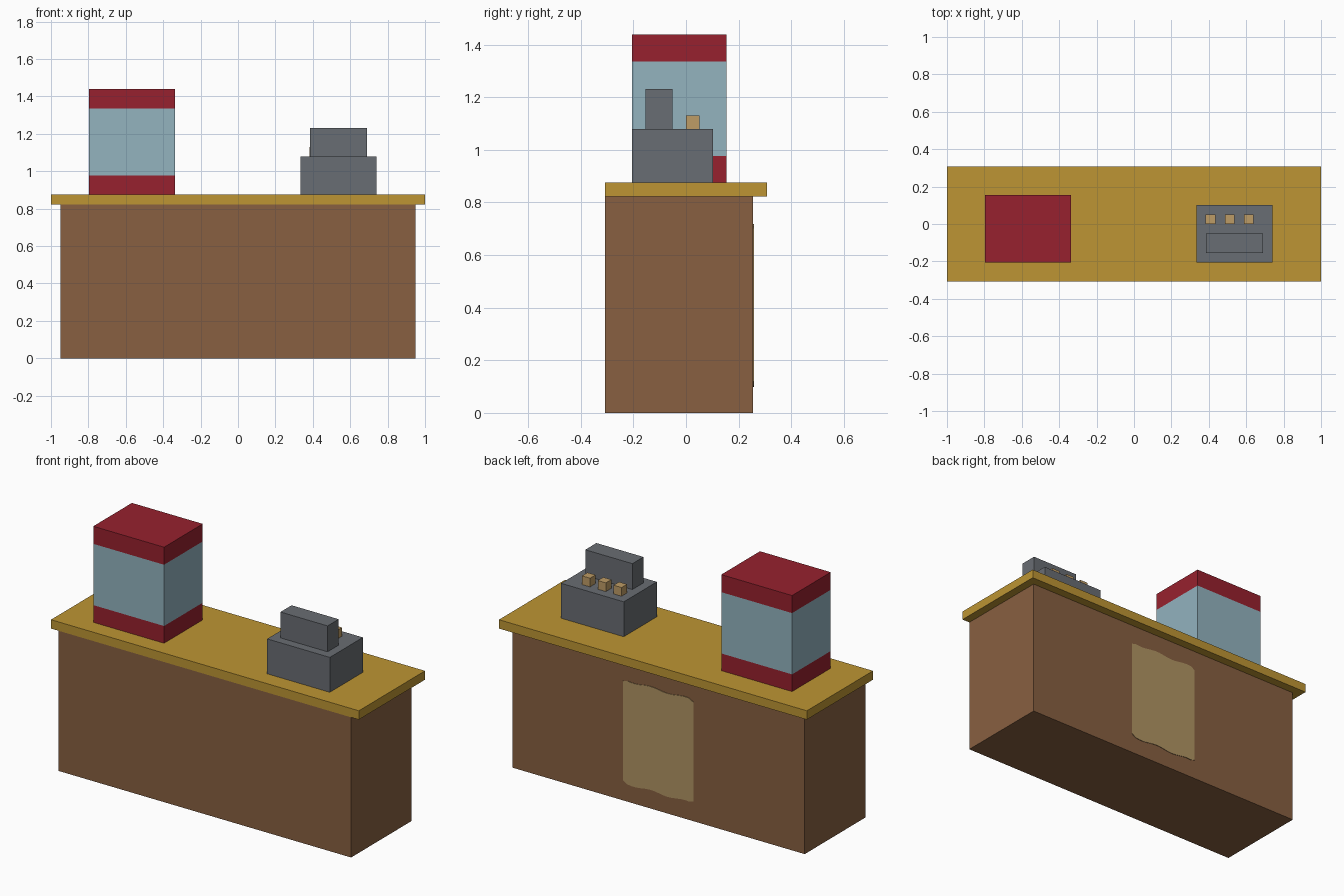
import bpy, bmesh, math

cube = bpy.data.objects.get("Cube")
if cube:
    bpy.data.objects.remove(cube, do_unlink=True)


def material(name, rgb):
    """Flat material from 0-255 sRGB, stored as linear values."""
    lin = [((c / 255 + 0.055) / 1.055) ** 2.4 for c in rgb] + [1.0]
    m = bpy.data.materials.new(name)
    m.use_nodes = True
    m.diffuse_color = lin
    m.node_tree.nodes["Principled BSDF"].inputs["Base Color"].default_value = lin
    return m


WOOD = material("brown wood", (136, 96, 65))
TOP = material("ochre worktop", (189, 149, 51))
RED = material("deep red", (151, 33, 46))
GLASS = material("pale blue glass", (147, 179, 191))
GREY = material("register grey", (105, 109, 115))
PAPER = material("tan paper", (177, 148, 99))
KEY = material("tan key", (190, 156, 102))


def add_object(name, bm, *mats):
    bmesh.ops.recalc_face_normals(bm, faces=bm.faces)
    mesh = bpy.data.meshes.new(name)
    bm.to_mesh(mesh)
    bm.free()
    for m in mats:
        mesh.materials.append(m)
    obj = bpy.data.objects.new(name, mesh)
    bpy.context.collection.objects.link(obj)
    return obj


def box_bmesh(x, y, z):
    """Box given as (min, max) pairs."""
    bm = bmesh.new()
    bmesh.ops.create_cube(bm, size=1)
    for v in bm.verts:
        v.co = [r[0] if c < 0 else r[1] for c, r in zip(v.co, (x, y, z))]
    return bm


def box(name, x, y, z, mat):
    return add_object(name, box_bmesh(x, y, z), mat)


# Counter: body flush with the worktop at the front, overhang at the back
box("counter_body", (-0.95, 0.95), (-0.307, 0.255), (0, 0.823), WOOD)
box("counter_top", (-1, 1), (-0.307, 0.307), (0.823, 0.875), TOP)

# Display case: one box cut into red, glass and red bands
bm = box_bmesh((-0.797, -0.337), (-0.205, 0.154), (0.875, 1.439))
for z in (0.976, 1.336):
    bmesh.ops.bisect_plane(bm, geom=bm.verts[:] + bm.edges[:] + bm.faces[:],
                           plane_co=(0, 0, z), plane_no=(0, 0, 1))
for f in bm.faces:
    f.material_index = 1 if 0.976 < f.calc_center_median().z < 1.336 else 0
add_object("display_case", bm, RED, GLASS)

# Cash register: base, display and a row of keys behind it
box("register_base", (0.333, 0.74), (-0.205, 0.102), (0.875, 1.08), GREY)
box("register_display", (0.384, 0.69), (-0.154, -0.051), (1.08, 1.232), GREY)
for i in range(3):
    x = 0.409 + 0.1025 * i
    box(f"register_key_{i + 1}", (x - 0.026, x + 0.026), (0, 0.051),
        (1.08, 1.131), KEY)

# Paper notice on the back with slightly wavy top and bottom edges
bm = bmesh.new()
N = 16
edge = []
for i in range(N + 1):
    t = i / N
    wave = 0.006 * math.sin(t * 13)
    corner = 0.012 if i in (0, N) else 0
    edge.append((-0.228 + 0.458 * t, 0.712 + wave - corner, 0.105 + wave + corner))
outline = [(x, hi) for x, hi, lo in edge] + [(x, lo) for x, hi, lo in reversed(edge)]
face = bm.faces.new([bm.verts.new((x, 0.254, z)) for x, z in outline])
ext = bmesh.ops.extrude_face_region(bm, geom=[face])
bmesh.ops.translate(bm, vec=(0, 0.004, 0),
                    verts=[g for g in ext["geom"] if isinstance(g, bmesh.types.BMVert)])
add_object("paper_notice", bm, PAPER)
